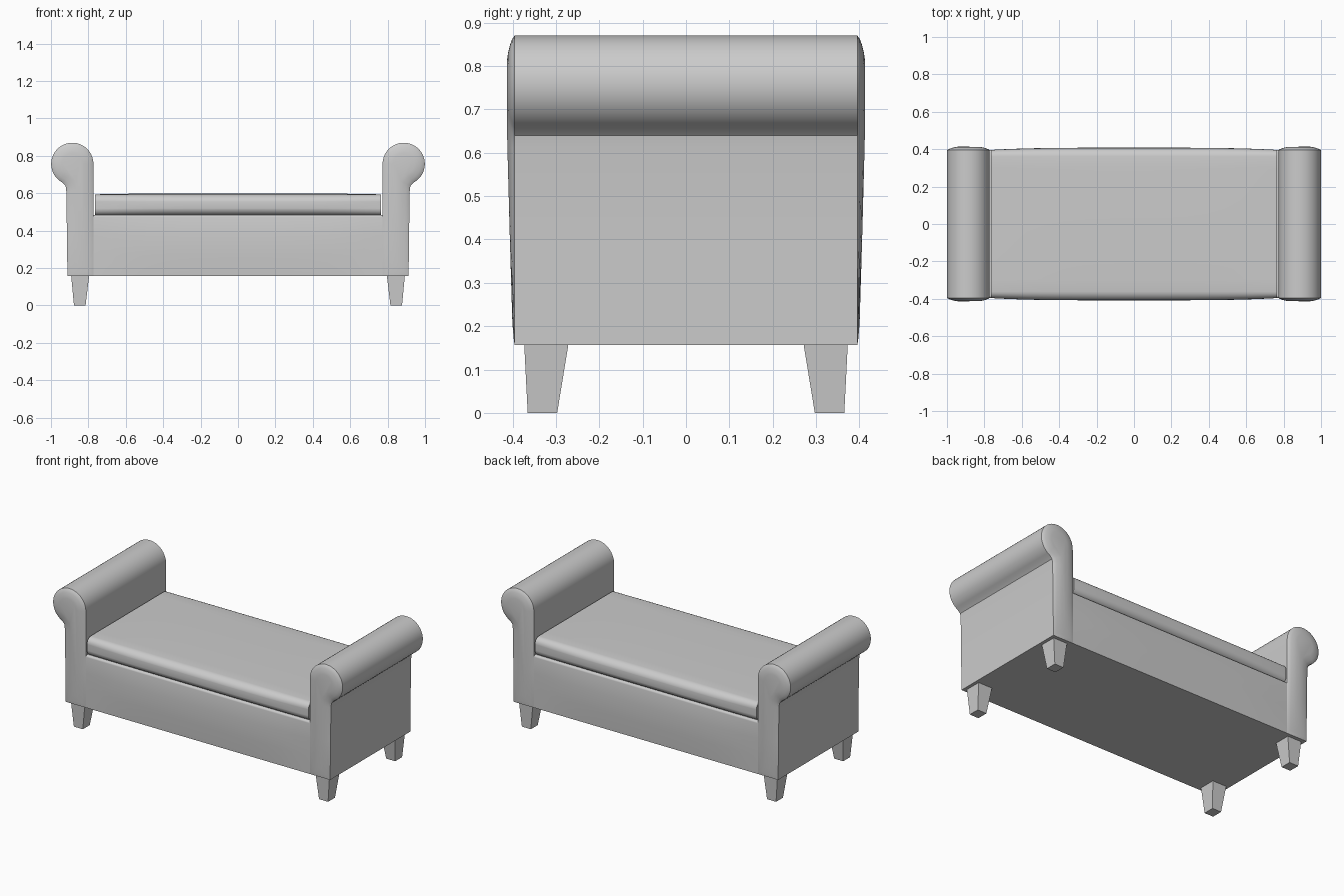
import bpy
import bmesh
from math import sin, cos, radians, copysign

cube = bpy.data.objects.get("Cube")
if cube:
    bpy.data.objects.remove(cube, do_unlink=True)

# One grey for the whole bench
grey = bpy.data.materials.new("soft grey")
grey.use_nodes = True
grey.diffuse_color = (0.6, 0.6, 0.6, 1)
grey.node_tree.nodes["Principled BSDF"].inputs["Base Color"].default_value = (0.6, 0.6, 0.6, 1)

LEG_H = 0.157


def finish(bm, name, smooth=None):
    bmesh.ops.recalc_face_normals(bm, faces=bm.faces)
    mesh = bpy.data.meshes.new(name)
    bm.to_mesh(mesh)
    bm.free()
    mesh.materials.append(grey)
    obj = bpy.data.objects.new(name, mesh)
    bpy.context.collection.objects.link(obj)
    if smooth:
        bpy.ops.object.select_all(action='DESELECT')
        obj.select_set(True)
        bpy.context.view_layer.objects.active = obj
        bpy.ops.object.shade_smooth_by_angle(angle=radians(smooth))
    return obj


def upholstered_box(name, hx, hy, z0, z1, radius, puff, crown, round_bottom):
    """Box with rounded long edges, gently puffed out towards the middle."""
    bm = bmesh.new()
    bmesh.ops.create_cube(bm, size=2)
    mid, hz = (z0 + z1) / 2, (z1 - z0) / 2
    for v in bm.verts:
        v.co = (v.co.x * hx, v.co.y * hy, mid + v.co.z * hz)
    long_edges = [e for e in bm.edges
                  if abs(e.verts[0].co.x - e.verts[1].co.x) > hx
                  and (round_bottom or e.verts[0].co.z > mid)]
    bmesh.ops.bevel(bm, geom=long_edges, offset=radius, segments=5,
                    profile=0.5, affect='EDGES')
    # Cross cuts let the box bulge smoothly
    cuts = [((hx * i / 8, 0, 0), (1, 0, 0)) for i in range(-7, 8)]
    cuts += [((0, hy * i / 4, 0), (0, 1, 0)) for i in range(-3, 4)]
    cuts += [((0, 0, mid + hz * i / 3), (0, 0, 1)) for i in (-1, 0, 1)]
    for co, no in cuts:
        bmesh.ops.bisect_plane(bm, geom=bm.verts[:] + bm.edges[:] + bm.faces[:],
                               plane_co=co, plane_no=no)
    for v in bm.verts:
        x, y, z = v.co
        along = 1 - abs(x / hx) ** 4
        if abs(y) > hy - radius * 1.1:
            v.co.y += copysign(puff * along * (1 - ((z - mid) / hz) ** 2), y)
        if z > z1 - radius * 0.5:
            v.co.z += crown * along * (1 - (y / hy) ** 2)
    return finish(bm, name, 40)


# Storage base and seat cushion
upholstered_box("storage_base", 0.772, 0.395, LEG_H, 0.484, 0.012, 0.008, 0, False)
upholstered_box("seat_cushion", 0.764, 0.396, 0.48, 0.594, 0.035, 0.012, 0.005, True)


def rolled_arm(name, side):
    """Post with a round roll on top, extruded in depth with padded ends."""
    cx, cz, r, half = 0.886, 0.757, 0.113, 0.395
    outline = [(0.772, 0.62), (0.772, 0.4), (0.772, LEG_H),
               (0.912, LEG_H), (0.915, 0.4), (0.918, 0.61), (0.922, 0.64)]
    for i in range(29):
        a = radians(-62 + 242 * i / 28)
        outline.append((cx + r * cos(a), cz + r * sin(a)))
    bm = bmesh.new()
    ends = [bm.faces.new([bm.verts.new((side * x, y, z)) for x, z in outline])
            for y in (-half, half)]
    n = len(outline)
    a, b = ends[0].verts[:], ends[1].verts[:]
    for i in range(n):
        j = (i + 1) % n
        bm.faces.new((a[i], a[j], b[j], b[i]))
    bmesh.ops.recalc_face_normals(bm, faces=bm.faces)
    # Padded end panels, swelling more towards the roll
    for face in ends:
        direction = copysign(1, face.calc_center_median().y)
        for inset, rise in ((0.008, 0.006), (0.014, 0.005), (0.016, 0.004), (0.018, 0.003)):
            bmesh.ops.inset_region(bm, faces=[face], thickness=inset, depth=0,
                                   use_even_offset=True)
            for v in face.verts:
                height = min(1, max(0, (v.co.z - LEG_H) / 0.5))
                v.co.y += direction * rise * (0.25 + 0.75 * height)
    return finish(bm, name, 35)


def tapered_leg(name, sx, sy):
    """Square leg narrowing to the floor, with its inner face raked."""
    bm = bmesh.new()
    bmesh.ops.create_cube(bm, size=2)
    for v in bm.verts:
        top = v.co.z > 0
        cx, hx, cy, hy = (0.844, 0.048, 0.322, 0.051) if top else (0.846, 0.031, 0.331, 0.034)
        v.co = (sx * (cx + v.co.x * hx), sy * (cy + v.co.y * hy), LEG_H + 0.002 if top else 0)
    return finish(bm, name)


for side, side_name in ((1, "left"), (-1, "right")):
    rolled_arm(side_name + "_rolled_arm", side)
    for depth, depth_name in ((-1, "front"), (1, "back")):
        tapered_leg(f"{depth_name}_{side_name}_leg", side, depth)
